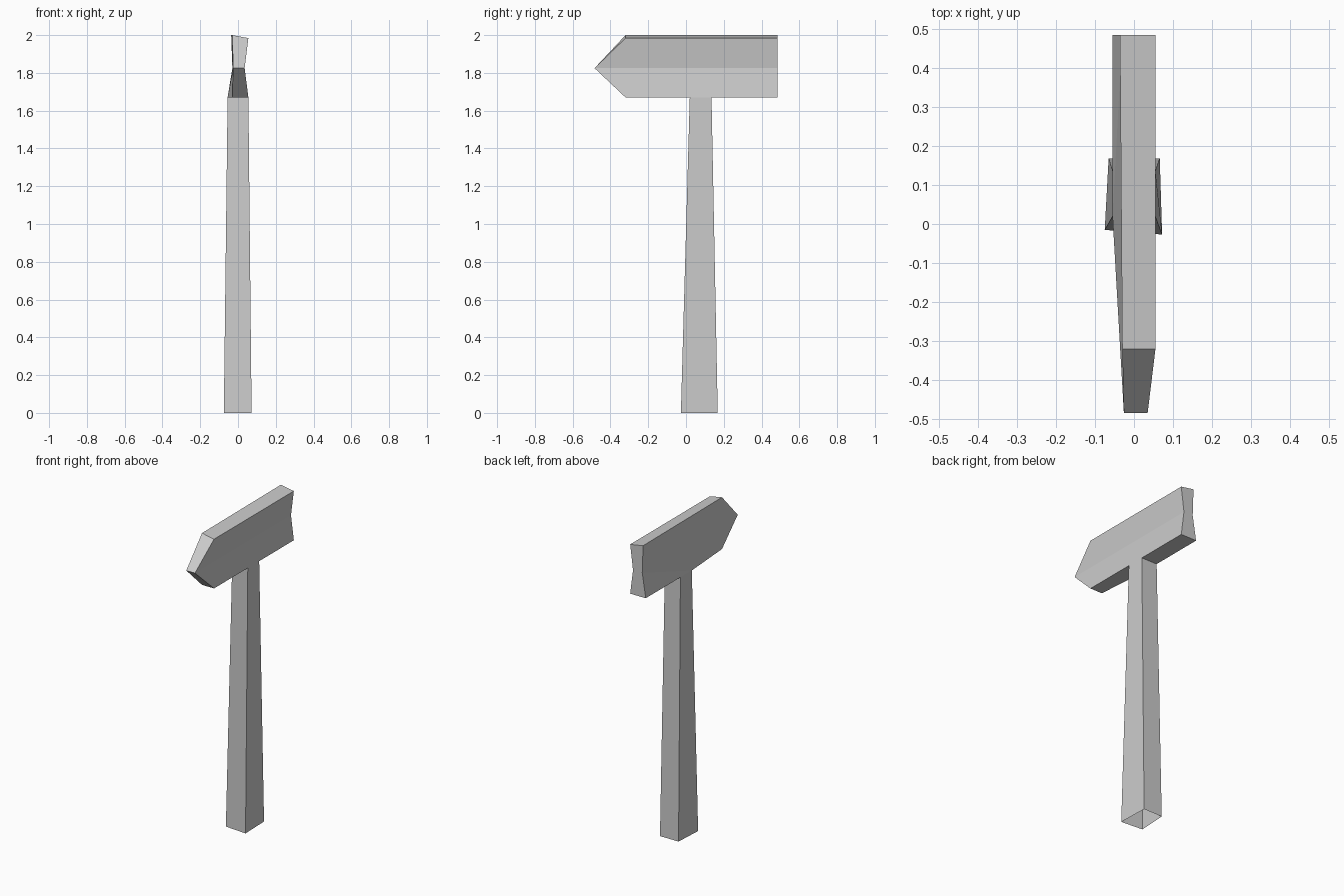
import bpy
import bmesh

cube = bpy.data.objects.get("Cube")
if cube:
    bpy.data.objects.remove(cube, do_unlink=True)

grey = bpy.data.materials.new("light_grey")
grey.use_nodes = True
COLOUR = (0.6, 0.6, 0.6, 1)
grey.diffuse_color = COLOUR
grey.node_tree.nodes["Principled BSDF"].inputs["Base Color"].default_value = COLOUR


def finish(name, bm):
    """Turn a bmesh into a flat shaded grey object."""
    bmesh.ops.recalc_face_normals(bm, faces=bm.faces)
    mesh = bpy.data.meshes.new(name)
    bm.to_mesh(mesh)
    bm.free()
    mesh.materials.append(grey)
    obj = bpy.data.objects.new(name, mesh)
    bpy.context.collection.objects.link(obj)
    return obj


def bridge(bm, a, b):
    """Join two matching closed loops with quads."""
    for i in range(len(a)):
        j = (i + 1) % len(a)
        bm.faces.new((a[i], a[j], b[j], b[i]))


# Hammer head: side outline as (y, z, x on the left, x on the right)
FRONT, BACK, LOW, MID, HIGH = -0.32, 0.484, 1.67, 1.825, 2.0
outline = [
    (FRONT, HIGH, 0.055, -0.03),
    (BACK, HIGH, 0.055, -0.036),
    (BACK, MID, 0.035, -0.03),
    (BACK, LOW, 0.055, -0.055),
    (0.02, LOW, 0.055, -0.055),
    (FRONT, LOW, 0.055, -0.03),
    (-0.484, MID, 0.035, -0.026),
]
bm = bmesh.new()
# The top slopes down a little towards the left
left = [bm.verts.new((l, y, z - 0.016 * (z == HIGH))) for y, z, l, r in outline]
right = [bm.verts.new((r, y, z)) for y, z, l, r in outline]
bridge(bm, left, right)
for side in (left, right):
    top_front, top_back, mid_back, low_back, neck, low_front, tip = side
    bm.faces.new((tip, mid_back, top_back, top_front))
    bm.faces.new((tip, low_front, neck, mid_back))
    bm.faces.new((neck, low_back, mid_back))
finish("hammer_head", bm)

# Tapered handle, a hollow shaft open at the foot
bm = bmesh.new()
foot = [bm.verts.new((x, y, 0)) for x, y in
        ((-0.075, -0.015), (0.072, -0.027), (0.066, 0.168), (-0.065, 0.168))]
top = [bm.verts.new((x, y, LOW)) for x, y in
       ((-0.055, 0.02), (0.055, 0.02), (0.055, 0.135), (-0.055, 0.135))]
bridge(bm, foot, top)
finish("handle", bm)
